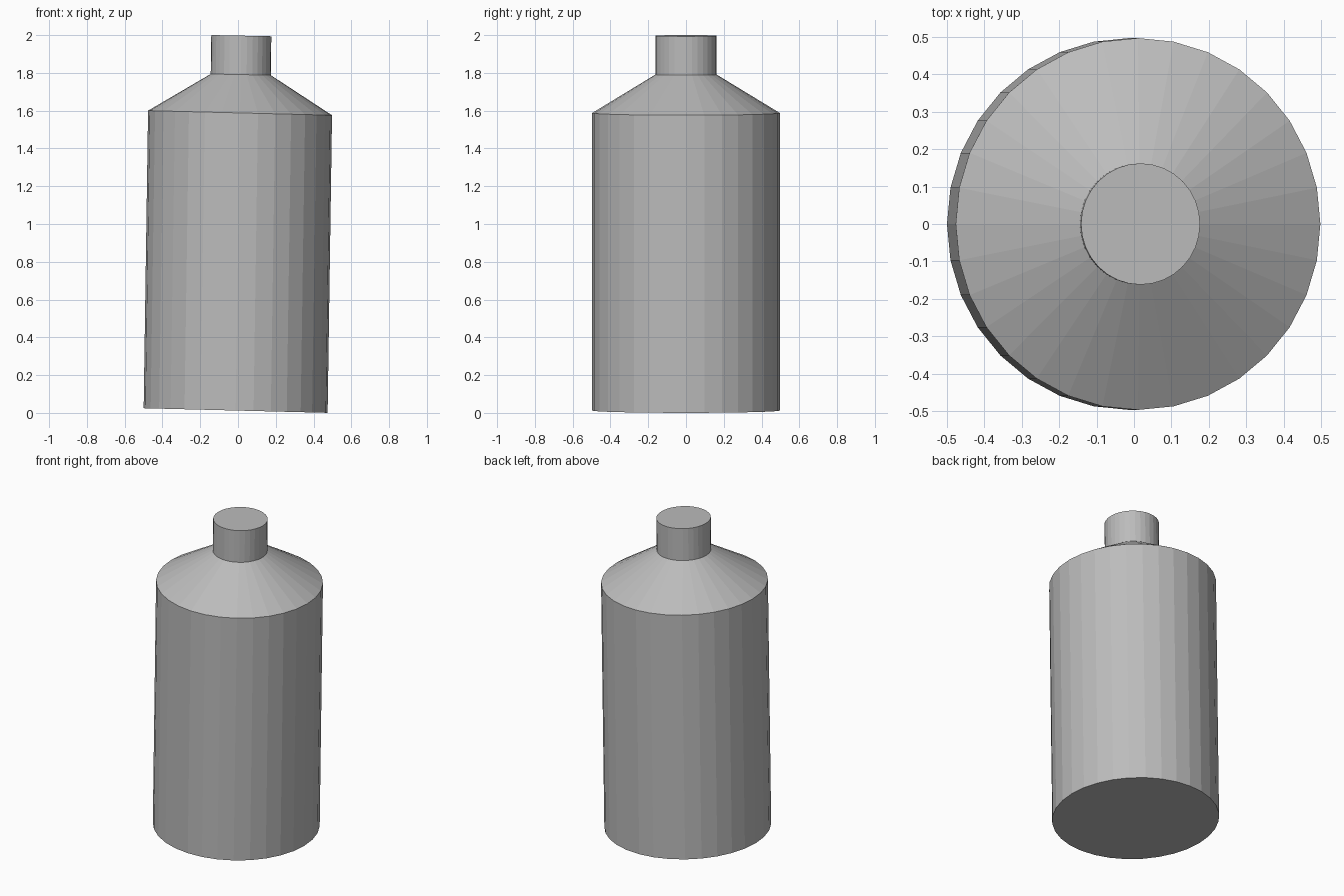
import bpy
import bmesh
from math import cos, sin, tau

SEGMENTS = 32

cube = bpy.data.objects.get("Cube")
if cube:
    bpy.data.objects.remove(cube)

grey = bpy.data.materials.new("plain grey")
grey.use_nodes = True
colour = (0.5, 0.5, 0.5, 1)
grey.diffuse_color = colour
grey.node_tree.nodes["Principled BSDF"].inputs["Base Color"].default_value = colour

# Slightly leaning rings: centre x, centre z, x radius, y radius, slope
base = (-0.0125, 0.0125, 0.487, 0.4965, 0.025)
rim = (0.0108, 1.588, 0.487, 0.4965, 0.025)
collar = (0.0145, 1.791, 0.159, 0.162, 0.02)
top = (0.0175, 1.997, 0.159, 0.162, 0.02)


def add_ring(bm, ring):
    cx, cz, rx, ry, slope = ring
    verts = []
    for i in range(SEGMENTS):
        a = tau * i / SEGMENTS
        x = rx * cos(a)
        verts.append(bm.verts.new((cx + x, ry * sin(a), cz - slope * x)))
    return verts


def frustum(name, lower, upper, cap_low=False, cap_high=False):
    bm = bmesh.new()
    low, high = add_ring(bm, lower), add_ring(bm, upper)
    for i in range(SEGMENTS):
        j = (i + 1) % SEGMENTS
        bm.faces.new((low[i], low[j], high[j], high[i]))
    if cap_low:
        bm.faces.new(low[::-1])
    if cap_high:
        bm.faces.new(high)
    mesh = bpy.data.meshes.new(name)
    bm.to_mesh(mesh)
    bm.free()
    mesh.materials.append(grey)
    obj = bpy.data.objects.new(name, mesh)
    bpy.context.collection.objects.link(obj)


# Bottle parts, open where they meet
frustum("body", base, rim, cap_low=True)
frustum("shoulder", rim, collar)
frustum("neck", collar, top, cap_high=True)
